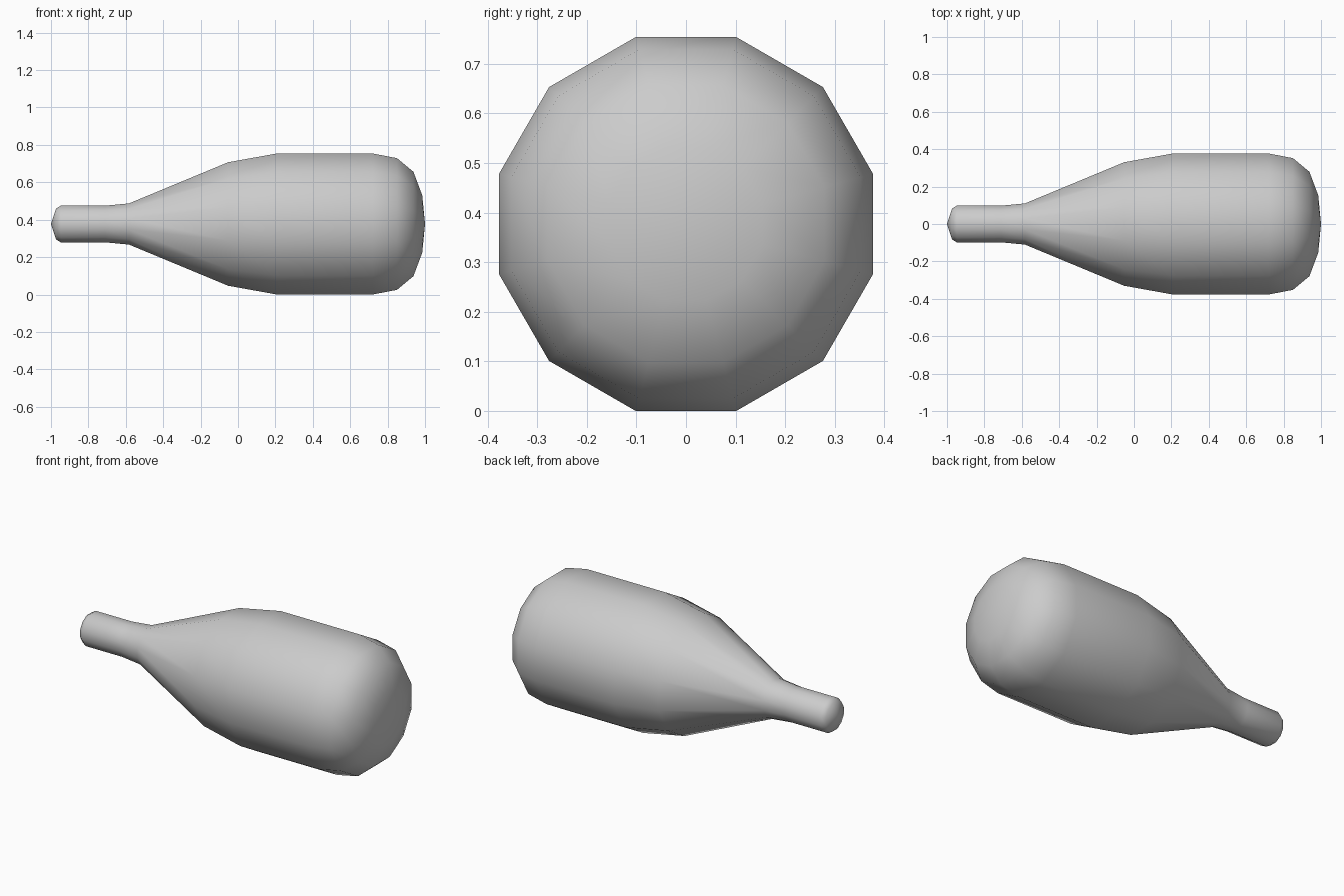
import bpy, bmesh, math

if "Cube" in bpy.data.objects:
    bpy.data.objects.remove(bpy.data.objects["Cube"])

SIDES = 12
CENTRE_Z = 0.377
# Profile along x: (x, half height across the flats)
PROFILE = [(-0.973, 0.083), (-0.947, 0.098), (-0.71, 0.098), (-0.583, 0.110),
           (-0.053, 0.330), (0.208, 0.377), (0.72, 0.377), (0.85, 0.352),
           (0.938, 0.279), (0.985, 0.154)]

bm = bmesh.new()


def ring(x, half):
    radius = half / math.cos(math.pi / SIDES)
    angles = [2 * math.pi * (i + 0.5) / SIDES for i in range(SIDES)]
    return [bm.verts.new((x, radius * math.cos(a), CENTRE_Z + radius * math.sin(a)))
            for a in angles]


# Body and neck walls
rings = [ring(x, half) for x, half in PROFILE]
for a, b in zip(rings, rings[1:]):
    for i in range(SIDES):
        j = (i + 1) % SIDES
        bm.faces.new((a[i], a[j], b[j], b[i]))

# Slightly domed ends
for end, x in ((rings[0], -1.0), (rings[-1], 1.0)):
    tip = bm.verts.new((x, 0, CENTRE_Z))
    for i in range(SIDES):
        bm.faces.new((end[i], end[(i + 1) % SIDES], tip))

bmesh.ops.recalc_face_normals(bm, faces=bm.faces[:])
for f in bm.faces:
    f.smooth = True

mesh = bpy.data.meshes.new("bottle")
bm.to_mesh(mesh)
bm.free()
bottle = bpy.data.objects.new("bottle", mesh)
bpy.context.collection.objects.link(bottle)
